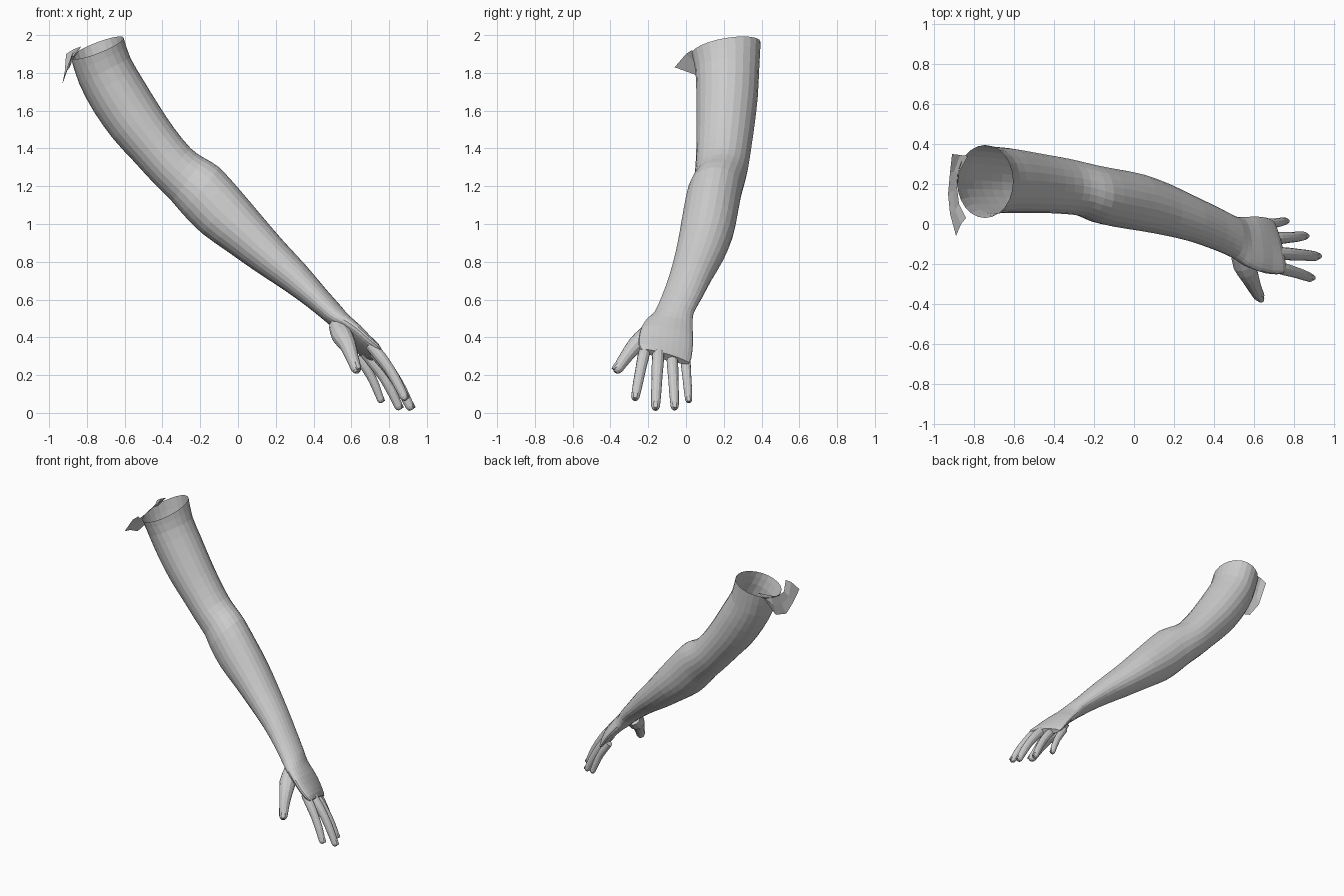
import bpy, bmesh, math
from mathutils import Vector as V

if "Cube" in bpy.data.objects:
    bpy.data.objects.remove(bpy.data.objects["Cube"])


def catmull(p, q, r, s, t):
    return 0.5 * (2*q + (r-p)*t + (2*p - 5*q + 4*r - s)*t*t + (3*q - p - 3*r + s)*t**3)


def refine(rings, steps):
    """Smoothly insert rings; each ring is (centre, side axis, thickness axis)."""
    out, n = [], len(rings)
    for i in range(n - 1):
        k = [rings[max(i-1, 0)], rings[i], rings[i+1], rings[min(i+2, n-1)]]
        for j in range(steps):
            out.append(tuple(catmull(*[r[m] for r in k], j/steps) for m in range(3)))
    return out + [rings[-1]]


def loft(name, rings, sides, cap_start=False, power=1.0):
    bm = bmesh.new()
    loops = []
    for c, a, b in rings:
        loop = []
        for i in range(sides):
            t = 2*math.pi*i/sides
            ca, sa = math.cos(t), math.sin(t)
            ca = math.copysign(abs(ca)**power, ca)
            sa = math.copysign(abs(sa)**power, sa)
            loop.append(bm.verts.new(c + a*ca + b*sa))
        loops.append(loop)
    for p, q in zip(loops, loops[1:]):
        for i in range(sides):
            j = (i+1) % sides
            bm.faces.new((p[i], p[j], q[j], q[i]))
    bm.faces.new(loops[-1])
    if cap_start:
        bm.faces.new(loops[0][::-1])
    return finish(name, bm)


def finish(name, bm):
    bmesh.ops.recalc_face_normals(bm, faces=bm.faces)
    me = bpy.data.meshes.new(name)
    bm.to_mesh(me)
    bm.free()
    ob = bpy.data.objects.new(name, me)
    bpy.context.collection.objects.link(ob)
    return ob


def section(ux, uz, lx, lz, y0, y1, tx=0, tz=0):
    """Ring from its upper and lower silhouette points, y range and tilt."""
    return (V(((ux+lx)/2, (y0+y1)/2, (uz+lz)/2)),
            V((tx, (y1-y0)/2, tz)),
            V(((ux-lx)/2, 0, (uz-lz)/2)))


# Arm and palm: one open-topped skin from shoulder to knuckles
arm = [section(*s) for s in [
    (-.605, 1.985, -.885, 1.88, .03, .395, 0, .03),
    (-.57, 1.88, -.84, 1.74, .05, .387),
    (-.50, 1.76, -.76, 1.59, .055, .38),
    (-.42, 1.63, -.66, 1.45, .055, .365),
    (-.34, 1.51, -.55, 1.33, .055, .348),
    (-.25, 1.40, -.44, 1.21, .05, .33),
    (-.18, 1.35, -.35, 1.12, .04, .312),
    (-.10, 1.30, -.29, 1.05, .01, .295),
    (.01, 1.18, -.19, .95, -.015, .275),
    (.12, 1.05, -.05, .85, -.035, .25),
    (.24, .91, .10, .745, -.06, .20),
    (.36, .78, .23, .66, -.09, .14),
    (.47, .65, .35, .575, -.13, .085),
    (.55, .56, .45, .495, -.17, .04),
    (.59, .51, .51, .445, -.21, .035, -.01, -.015),
    (.645, .455, .58, .39, -.238, .037, -.015, -.025),
    (.69, .40, .633, .338, -.25, .035, -.02, -.03),
    (.73, .348, .685, .29, -.25, .027, -.03, -.035),
    (.742, .315, .712, .28, -.235, .015, -.03, -.035)]]
loft("arm", refine(arm, 2), 24)


# Fingers and thumb: tapered tubes with rounded tips and nails
def finger(name, pts, radii, side=V((0, 1, 0))):
    pts = [V(p) for p in pts]
    rings = []
    for i, (p, r) in enumerate(zip(pts, radii)):
        d = (pts[min(i+1, len(pts)-1)] - pts[max(i-1, 0)]).normalized()
        a = (side - d*side.dot(d)).normalized()
        rings.append((p, a*r, a.cross(d).normalized()*r))
    rings = refine(rings, 2)
    c, a, b = rings[-1]
    d = (pts[-1] - pts[-2]).normalized()
    r = radii[-1]
    rings += [(c + d*r*.55, a*.8, b*.8), (c + d*r*.9, a*.45, b*.45)]
    loft(name, rings, 12, True)
    # nail plate on the back of the tip
    up = b if b.z > 0 else -b
    nail = [(c + up*.78 + d*r*k, a*w, up*.3) for k, w in
            ((-.9, .45), (-.5, .65), (.3, .65), (.75, .4))]
    loft(name + "_nail", nail, 8, True)


bow = V((.8, 0, .6))
for name, base, tip, r, lift in [
        ("index_finger", (.70, -.212, .36), (.88, -.268, .085), .031, .014),
        ("middle_finger", (.70, -.145, .345), (.91, -.161, .034), .032, .018),
        ("ring_finger", (.67, -.075, .32), (.85, -.060, .035), .030, .016),
        ("little_finger", (.635, -.005, .30), (.755, .014, .07), .026, .012)]:
    b, t = V(base), V(tip)
    path = [b.lerp(t, f) + bow*lift*math.sin(math.pi*f) for f in (0, .25, .5, .75, 1)]
    finger(name, path, [r*.95, r, r*.9, r*.85, r*.72])

finger("thumb",
       [(.525, -.13, .465), (.55, -.20, .41), (.58, -.265, .36),
        (.602, -.315, .30), (.625, -.36, .235)],
       [.045, .056, .045, .035, .028], V((.75, .45, 0)))

# Torn strip of shoulder skin folded out over the inner side of the rim
rows = [
    [(-.83, .34, 1.94), (-.875, .26, 1.90), (-.885, .18, 1.87), (-.875, .10, 1.87), (-.84, .03, 1.92)],
    [(-.87, .345, 1.925), (-.90, .26, 1.84), (-.905, .17, 1.81), (-.895, .07, 1.83), (-.865, 0, 1.90)],
    [(-.91, .35, 1.90), (-.92, .26, 1.77), (-.93, .15, 1.74), (-.92, .05, 1.79), (-.89, -.06, 1.83)]]
bm = bmesh.new()
grid = [[bm.verts.new(p) for p in row] for row in rows]
for p, q in zip(grid, grid[1:]):
    for i in range(len(p) - 1):
        bm.faces.new((p[i], p[i+1], q[i+1], q[i]))
finish("shoulder_flap", bm)
